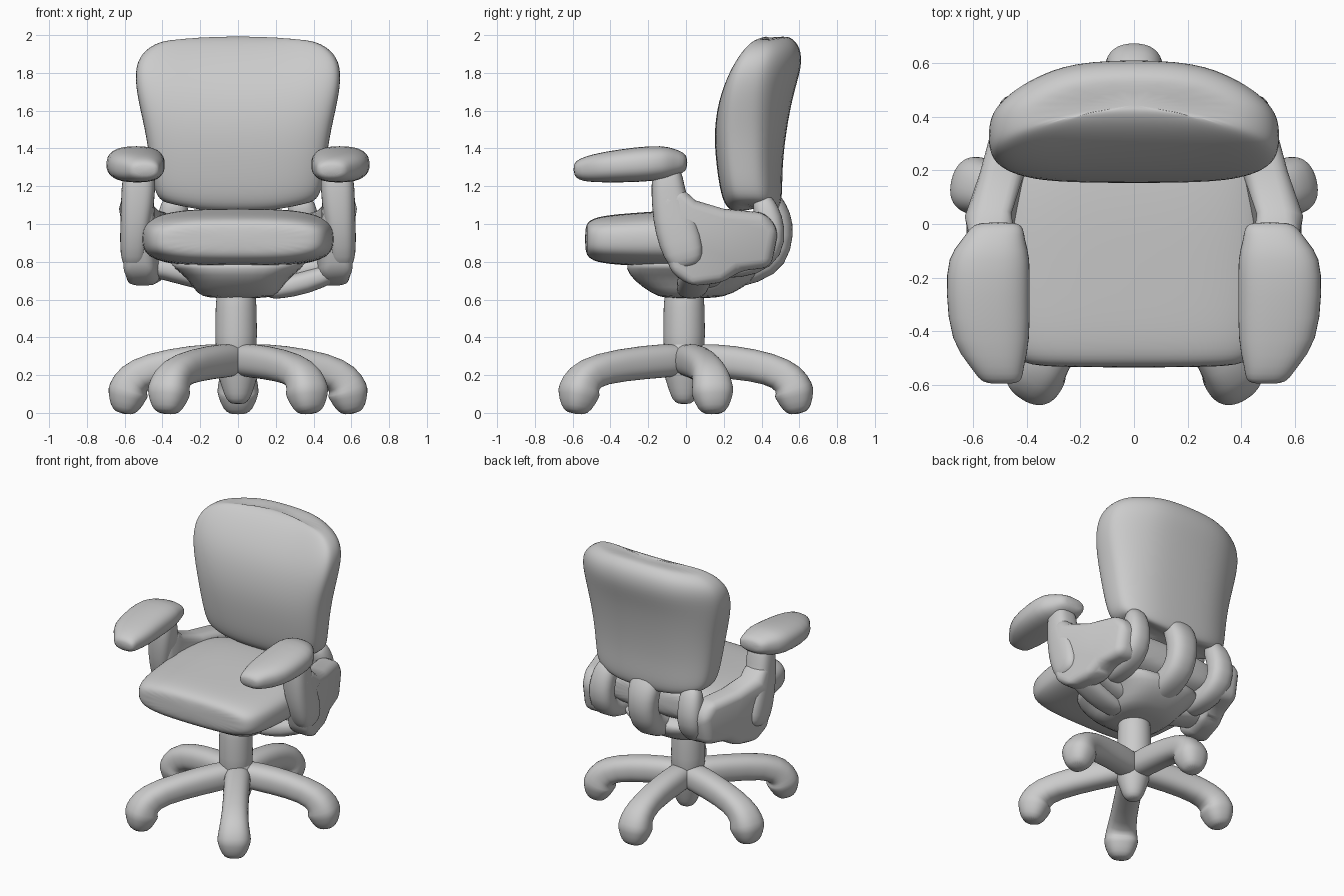
import bpy, bmesh, math
from mathutils import Vector

if "Cube" in bpy.data.objects:
    bpy.data.objects.remove(bpy.data.objects["Cube"])

N = 20


def finish(name, bm, mirror=False, sub=1, bevel=0):
    bmesh.ops.recalc_face_normals(bm, faces=bm.faces)
    me = bpy.data.meshes.new(name)
    bm.to_mesh(me)
    bm.free()
    for p in me.polygons:
        p.use_smooth = True
    ob = bpy.data.objects.new(name, me)
    bpy.context.collection.objects.link(ob)
    if mirror:
        ob.modifiers.new("mirror", 'MIRROR').use_clip = False
    if bevel:
        b = ob.modifiers.new("bevel", 'BEVEL')
        b.width, b.segments = bevel, 4
    if sub:
        s = ob.modifiers.new("smooth", 'SUBSURF')
        s.levels = s.render_levels = sub
    return ob


def loft(name, rings, **kw):
    bm = bmesh.new()
    rows = [[bm.verts.new(p) for p in r] for r in rings]
    for r, s in zip(rows, rows[1:]):
        for i in range(N):
            j = (i + 1) % N
            bm.faces.new((r[i], r[j], s[j], s[i]))
    bm.faces.new(rows[0])
    bm.faces.new(rows[-1])
    return finish(name, bm, **kw)


def unit_ring(p):
    """Superellipse of radius 1; p=2 is a circle, larger is boxier."""
    out = []
    for i in range(N):
        t = 2 * math.pi * (i + 0.5) / N
        c, s = math.cos(t), math.sin(t)
        out.append((math.copysign(abs(c) ** (2 / p), c), math.copysign(abs(s) ** (2 / p), s)))
    return out


def tube(name, pts, side, p=2.4, **kw):
    """Sweep along (x, y, z, half width on side, half depth) with rounded ends."""
    side = Vector(side).normalized()
    cs = [Vector(q[:3]) for q in pts]
    rings = []

    def add(c, t, a, b):
        n = side.cross(t).normalized()
        rings.append([c + side * a * u + n * b * v for u, v in unit_ring(p)])

    last = len(pts) - 1
    for i, q in enumerate(pts):
        t = (cs[min(i + 1, last)] - cs[max(i - 1, 0)]).normalized()
        a, b = q[3:]
        m = min(a, b)
        if i == 0:
            add(cs[i] - t * m, t, a - m * .6, b * .4)
            add(cs[i] - t * m * .7, t, a - m * .25, b * .75)
        add(cs[i], t, a, b)
        if i == last:
            add(cs[i] + t * m * .7, t, a - m * .25, b * .75)
            add(cs[i] + t * m, t, a - m * .6, b * .4)
    return loft(name, rings, **kw)


# Backrest: z, half width, front y, back y, front bend, back bend
rings = []
for z, w, yf, yb, bf, bb in [
        (1.05, .34, .28, .46, 0, .02), (1.07, .41, .22, .50, 0, .04),
        (1.14, .445, .185, .52, 0, .06), (1.3, .465, .16, .52, 0, .07),
        (1.5, .495, .145, .545, .01, .09), (1.7, .545, .185, .59, .035, .13),
        (1.84, .55, .265, .64, .07, .16), (1.94, .50, .345, .625, .09, .14),
        (1.985, .42, .40, .58, .09, .11), (2.0, .33, .44, .54, .07, .08)]:
    ring = []
    for u, v in unit_ring(3.6):
        bend = bf + (bb - bf) * (v + 1) / 2
        dz = .05 * u * u * max(0, min(1, (1.2 - z) / .1)) - .02 * u * u * (z > 1.9)
        ring.append((w * u, (yf + yb) / 2 + (yb - yf) / 2 * v - bend * u * u, z + dz))
    rings.append(ring)
loft("backrest", rings, sub=2)

# Seat cushion: y, half width, bottom z, top z
rings = []
for y, w, z0, z1 in [
        (-.535, .34, .86, .98), (-.515, .44, .81, 1.025), (-.42, .49, .785, 1.05),
        (-.2, .51, .775, 1.065), (0, .515, .77, 1.08), (.2, .49, .78, 1.085),
        (.33, .43, .82, 1.07), (.38, .33, .88, 1.02)]:
    rings.append([(w * u, y, (z0 + z1) / 2 + (z1 - z0) / 2 * v) for u, v in unit_ring(3.2)])
loft("seat", rings, sub=2)

# Tilt mechanism under the seat: z, half width, front y, back y
rings = []
for z, w, y0, y1 in [(.605, .16, -.12, .16), (.63, .22, -.18, .25), (.70, .26, -.28, .36),
                     (.76, .33, -.32, .39), (.83, .42, -.33, .38)]:
    rings.append([(w * u, (y0 + y1) / 2 + (y1 - y0) / 2 * v, z) for u, v in unit_ring(3)])
loft("tilt_mechanism", rings)

# Gas column and hub
tube("column", [(-.01, -.01, .34, .115, .115), (-.01, -.01, .5, .11, .11), (-.01, -.01, .62, .11, .11)],
     (1, 0, 0), p=2)
tube("hub", [(0, -.01, .13, .085, .085), (0, -.01, .21, .11, .11), (0, -.01, .29, .13, .13)], (1, 0, 0), p=2)

# Five star legs, each ending in a rounded foot
for k, (fx, fy) in enumerate([(0, .57), (.58, .14), (-.58, .14), (.365, -.565), (-.365, -.565)]):
    d = Vector((fx, fy, 0))
    r = d.length
    d.normalize()
    path = [(.05, .28, .09, .09), (.25, .27, .085, .09), (r - .12, .235, .085, .085),
            (r - .02, .18, .1, .095), (r, .12, .112, .108), (r + .005, .095, .108, .103)]
    pts = [(d.x * s, d.y * s, z, a, b) for s, z, a, b in path]
    tube(f"base_leg_{k + 1}", pts, (-d.y, d.x, 0))

# Armrest pads
tube("armrest_pads", [(.51, -.53, 1.29, .10, .068), (.535, -.44, 1.30, .15, .082),
                      (.545, -.25, 1.315, .158, .095), (.54, -.12, 1.325, .155, .092),
                      (.525, -.065, 1.325, .12, .075)],
     (1, 0, 0), p=2.5, mirror=True)

# Armrest posts
tube("armrest_posts", [(.525, -.1, 1.25, .09, .085), (.53, -.09, 1.12, .09, .095),
                       (.545, -.05, .98, .08, .12), (.55, -.01, .84, .075, .11)],
     (1, 0, 0), p=2.8, mirror=True)

# Side brackets sweeping back from the posts to the backrest
profile = [(-.15, 1.16), (-.02, 1.19), (.05, 1.125), (.2, 1.08), (.42, 1.06), (.49, .97),
           (.45, .77), (.28, .75), (.20, .69), (.03, .67), (-.08, .74), (-.14, .95)]
bm = bmesh.new()
cols = []
for x in (.45, .62):
    cols.append([bm.verts.new((x - .27 * max(0, y - .02) - .10 * max(0, .85 - z), y, z)) for y, z in profile])
    bm.faces.new(cols[-1])
for i in range(len(profile)):
    j = (i + 1) % len(profile)
    bm.faces.new((cols[0][i], cols[0][j], cols[1][j], cols[1][i]))
finish("side_brackets", bm, mirror=True, sub=0, bevel=.05)

# Cross arms joining the brackets to the mechanism
tube("cross_arms", [(.50, .1, .78, .10, .06), (.4, .1, .77, .10, .06), (.2, .1, .72, .10, .07)],
     (0, 1, 0), mirror=True)
tube("tilt_lever", [(.52, .06, .75, .09, .05), (.36, .04, .69, .09, .065), (.2, .03, .655, .08, .055)],
     (0, 1, 0))

# Back supports: side uprights and central spine
tube("back_uprights", [(.33, .2, .78, .08, .07), (.34, .36, .79, .08, .07), (.35, .45, .86, .085, .075),
                       (.35, .455, .98, .085, .075), (.34, .42, 1.08, .08, .07)], (1, 0, 0), mirror=True)
tube("back_spine", [(0, .15, .72, .11, .08), (0, .37, .765, .10, .085), (0, .46, .83, .10, .09),
                    (0, .49, .95, .10, .085), (0, .475, 1.04, .11, .085), (0, .44, 1.12, .11, .07)], (1, 0, 0))
